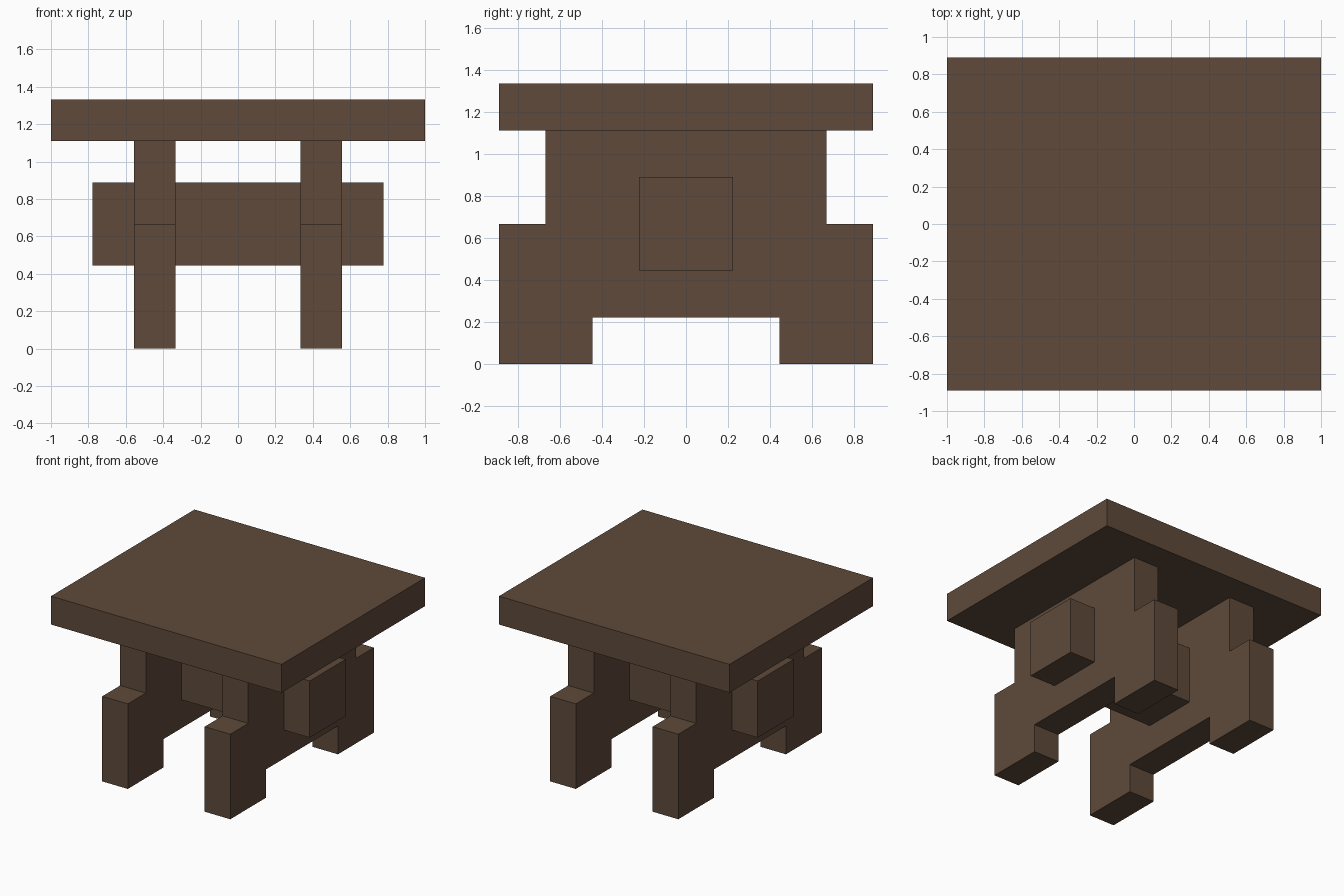
import bpy
import bmesh

if "Cube" in bpy.data.objects:
    bpy.data.objects.remove(bpy.data.objects["Cube"])

U = 1 / 9  # module the whole table is built on

wood = bpy.data.materials.new("dark brown wood")
wood.diffuse_color = (0.112, 0.068, 0.042, 1)
wood.use_nodes = True
wood.node_tree.nodes["Principled BSDF"].inputs["Base Color"].default_value = wood.diffuse_color


def extrude_profile(name, profile, x0, x1):
    """Extrude a (y, z) outline along x from x0 to x1, all in modules."""
    bm = bmesh.new()
    face = bm.faces.new([bm.verts.new((x0 * U, y * U, z * U)) for y, z in profile])
    out = bmesh.ops.extrude_face_region(bm, geom=[face])
    moved = [v for v in out["geom"] if isinstance(v, bmesh.types.BMVert)]
    bmesh.ops.translate(bm, verts=moved, vec=((x1 - x0) * U, 0, 0))
    bmesh.ops.recalc_face_normals(bm, faces=bm.faces[:])
    mesh = bpy.data.meshes.new(name)
    bm.to_mesh(mesh)
    bm.free()
    mesh.materials.append(wood)
    obj = bpy.data.objects.new(name, mesh)
    bpy.context.collection.objects.link(obj)
    return obj


def rect(y, z0, z1):
    return [(-y, z0), (y, z0), (y, z1), (-y, z1)]


# Table top
extrude_profile("table_top", rect(8, 10, 12), -9, 9)

# Trestle legs: stepped shoulders above, notch between the feet below
half = [(4, 2), (4, 0), (8, 0), (8, 6), (6, 6), (6, 10)]
trestle = half + [(-y, z) for y, z in reversed(half)]
for side, x0 in (("left", -5), ("right", 3)):
    extrude_profile(side + "_trestle_leg", trestle, x0, x0 + 2)

# Crossbar running through both trestles
extrude_profile("crossbar", rect(2, 4, 8), -7, 7)
